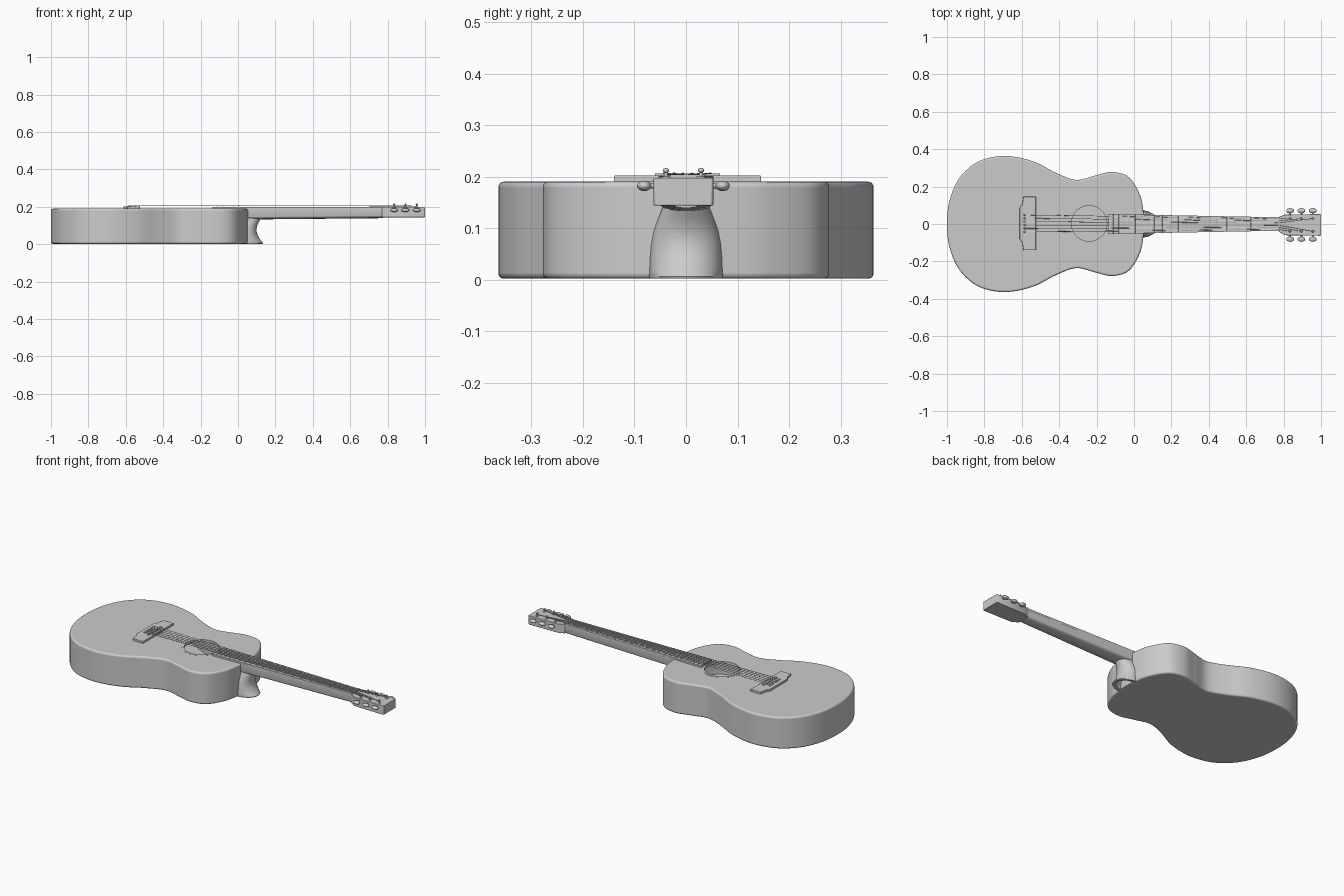
import bpy, bmesh
from math import sin, cos, pi, radians
from mathutils import Vector

if "Cube" in bpy.data.objects:
    bpy.data.objects.remove(bpy.data.objects["Cube"])


def finish(name, bm, angle=35):
    bmesh.ops.recalc_face_normals(bm, faces=bm.faces)
    me = bpy.data.meshes.new(name)
    bm.to_mesh(me)
    bm.free()
    ob = bpy.data.objects.new(name, me)
    bpy.context.collection.objects.link(ob)
    bpy.ops.object.select_all(action='DESELECT')
    bpy.context.view_layer.objects.active = ob
    ob.select_set(True)
    bpy.ops.object.shade_smooth_by_angle(angle=radians(angle))
    return ob


def loft(name, rings, angle=35):
    # Skin a row of closed rings and cap both ends
    bm = bmesh.new()
    vs = [[bm.verts.new(p) for p in r] for r in rings]
    n = len(vs[0])
    for a, b in zip(vs, vs[1:]):
        for i in range(n):
            j = (i + 1) % n
            bm.faces.new((a[i], a[j], b[j], b[i]))
    bm.faces.new(vs[0])
    bm.faces.new(vs[-1])
    return finish(name, bm, angle)


def slab(name, pts, z0, z1):
    return loft(name, [[(x, y, z) for x, y in pts] for z in (z0, z1)])


def rod(name, a, b, r0, r1=None, n=12):
    a, b = Vector(a), Vector(b)
    r1 = r0 if r1 is None else r1
    q = (b - a).to_track_quat('Z', 'Y')
    circ = [(cos(2 * pi * i / n), sin(2 * pi * i / n)) for i in range(n)]
    return loft(name, [[p + q @ Vector((r * c, r * s, 0)) for c, s in circ]
                       for p, r in ((a, r0), (b, r1))])


def ball(name, loc, size):
    bm = bmesh.new()
    bmesh.ops.create_uvsphere(bm, u_segments=20, v_segments=12, radius=1)
    bmesh.ops.scale(bm, vec=size, verts=bm.verts)
    bmesh.ops.translate(bm, vec=loc, verts=bm.verts)
    return finish(name, bm, 60)


def modify(ob, kind, **props):
    m = ob.modifiers.new(kind, kind)
    for k, v in props.items():
        setattr(m, k, v)
    bpy.context.view_layer.objects.active = ob
    bpy.ops.object.modifier_apply(modifier=m.name)


def smooth_loop(pts, steps=8):
    # Closed Catmull-Rom curve through the points
    out, n = [], len(pts)
    for i in range(n):
        a, b, c, d = (Vector(pts[(i + k) % n]) for k in (-1, 0, 1, 2))
        for s in range(steps):
            t = s / steps
            out.append(0.5 * (2 * b + (c - a) * t + (2 * a - 5 * b + 4 * c - d) * t * t
                              + (3 * b - a - 3 * c + d) * t ** 3))
    return out


# Hollow body with a round sound hole
half = [(-.985, .13), (-.93, .25), (-.83, .335), (-.69, .364), (-.54, .335),
        (-.42, .275), (-.31, .236), (-.21, .258), (-.12, .278), (-.03, .252),
        (.03, .16), (.05, .07)]
outline = smooth_loop([(-1, 0)] + half + [(.053, 0)] + [(x, -y) for x, y in reversed(half)])
body = slab("body", outline, 0.002, 0.19)
modify(body, 'BEVEL', width=0.01, segments=4, limit_method='ANGLE', angle_limit=radians(60))
inner = [((p.x + .475) * .965 - .475, p.y * .965) for p in outline]
cutters = [slab("cavity_cutter", inner, 0.015, 0.178),
           rod("hole_cutter", (-.24, .003, .1), (-.24, .003, .3), .095, n=64)]
for c in cutters:
    modify(body, 'BOOLEAN', operation='DIFFERENCE', solver='EXACT', object=c)
    bpy.data.objects.remove(c)
bpy.context.view_layer.objects.active = body
body.select_set(True)
bpy.ops.object.shade_smooth_by_angle(angle=radians(35))

# Rosette around the sound hole
rings = []
for r, z in ((.095, .189), (.095, .1906), (.108, .1906), (.108, .189)):
    rings.append([(-.24 + r * cos(i * pi / 32), .003 + r * sin(i * pi / 32), z)
                  for i in range(64)])
bm = bmesh.new()
vs = [[bm.verts.new(p) for p in r] for r in rings]
for k in range(4):
    a, b = vs[k], vs[(k + 1) % 4]
    for i in range(64):
        j = (i + 1) % 64
        bm.faces.new((a[i], a[j], b[j], b[i]))
finish("rosette", bm)


# Neck with a gently rounded back
def neck_ring(x, w, zb):
    arc = [(x, w * cos(pi * i / 10), zb + .014 - .014 * sin(pi * i / 10)) for i in range(11)]
    return [(x, w, .19)] + arc + [(x, -w, .19)]


loft("neck", [neck_ring(.042, .05, .132), neck_ring(.775, .035, .139)])

# Flared heel, open underneath
def heel_ring(z, d, w, x0=.042):
    return [(x0 + d * sin(pi * i / 24), w * cos(pi * i / 24), z) for i in range(25)]


loft("heel", [heel_ring(.05, .035, .042, .05), heel_ring(.004, .065, .052, .05),
              heel_ring(.002, .09, .070), heel_ring(.006, .092, .072),
              heel_ring(.02, .080, .071), heel_ring(.045, .064, .070),
              heel_ring(.07, .057, .068), heel_ring(.095, .059, .063),
              heel_ring(.12, .070, .054), heel_ring(.145, .086, .044)], 45)

# Fretboard, frets and nut
def half_width(x):
    return .053 + (x + .135) / .905 * (.036 - .053)


slab("fretboard", [(-.135, .053), (-.135, -.053), (.77, -.036), (.77, .036)], .188, .2)
scale = 1.32
for k in range(1, 20):
    x = .77 - scale * (1 - 2 ** (-k / 12))
    w = half_width(x)
    rod(f"fret_{k}", (x, -w, .2), (x, w, .2), .0018, n=8)
slab("nut", [(.765, -.036), (.775, -.036), (.775, .036), (.765, .036)], .188, .204)

# Headstock
hy = -.005
head = slab("headstock", [(.77, -.038), (.805, hy - .055), (.995, hy - .058), (1, hy - .055),
                          (1, hy + .055), (.995, hy + .058), (.805, hy + .055), (.77, .036)],
            .144, .197)
modify(head, 'BEVEL', width=.002, segments=2, limit_method='ANGLE', angle_limit=radians(50))

# Tuners: post, collar, shaft and button, three to a side
posts = {}
for s, side in ((1, "left"), (-1, "right")):
    for k, x in enumerate((.835, .895, .956)):
        y = hy + s * .034
        posts[s, k] = (x, y)
        tag = f"{side}_{k + 1}"
        rod(f"post_{tag}", (x, y, .19), (x, y, .212), .004)
        ball(f"post_cap_{tag}", (x, y, .212), (.006, .006, .005))
        rod(f"collar_{tag}", (x, y, .196), (x, y, .2), .009)
        rod(f"shaft_{tag}", (x, hy + s * .05, .182), (x, hy + s * .072, .182), .005)
        ball(f"button_{tag}", (x, hy + s * .076, .182), (.021, .014, .010))

# Bridge, saddle and bridge pins
bridge = slab("bridge", [(-.525, -.14), (-.525, .146), (-.592, .146), (-.598, .105),
                         (-.612, .085), (-.612, -.079), (-.598, -.099), (-.592, -.14)],
              .188, .202)
modify(bridge, 'BEVEL', width=.002, segments=2, limit_method='ANGLE', angle_limit=radians(50))
slab("saddle", [(-.556, -.06), (-.546, -.06), (-.546, .066), (-.556, .066)], .2, .206)

# Strings run pin - saddle - nut - post
order = [(-1, 0), (-1, 1), (-1, 2), (1, 2), (1, 1), (1, 0)]
for i, key in enumerate(order):
    t = i / 5 * 2 - 1
    yb, yn = .003 + t * .045, t * .028
    ball(f"bridge_pin_{i + 1}", (-.585, yb, .203), (.005, .005, .004))
    px, py = posts[key]
    path = [(-.585, yb, .203), (-.551, yb, .2065), (.77, yn, .2045), (px, py, .204)]
    r = .0017 - .0001 * i
    for k, (a, b) in enumerate(zip(path, path[1:])):
        rod(f"string_{i + 1}_part_{k + 1}", a, b, r, n=8)
